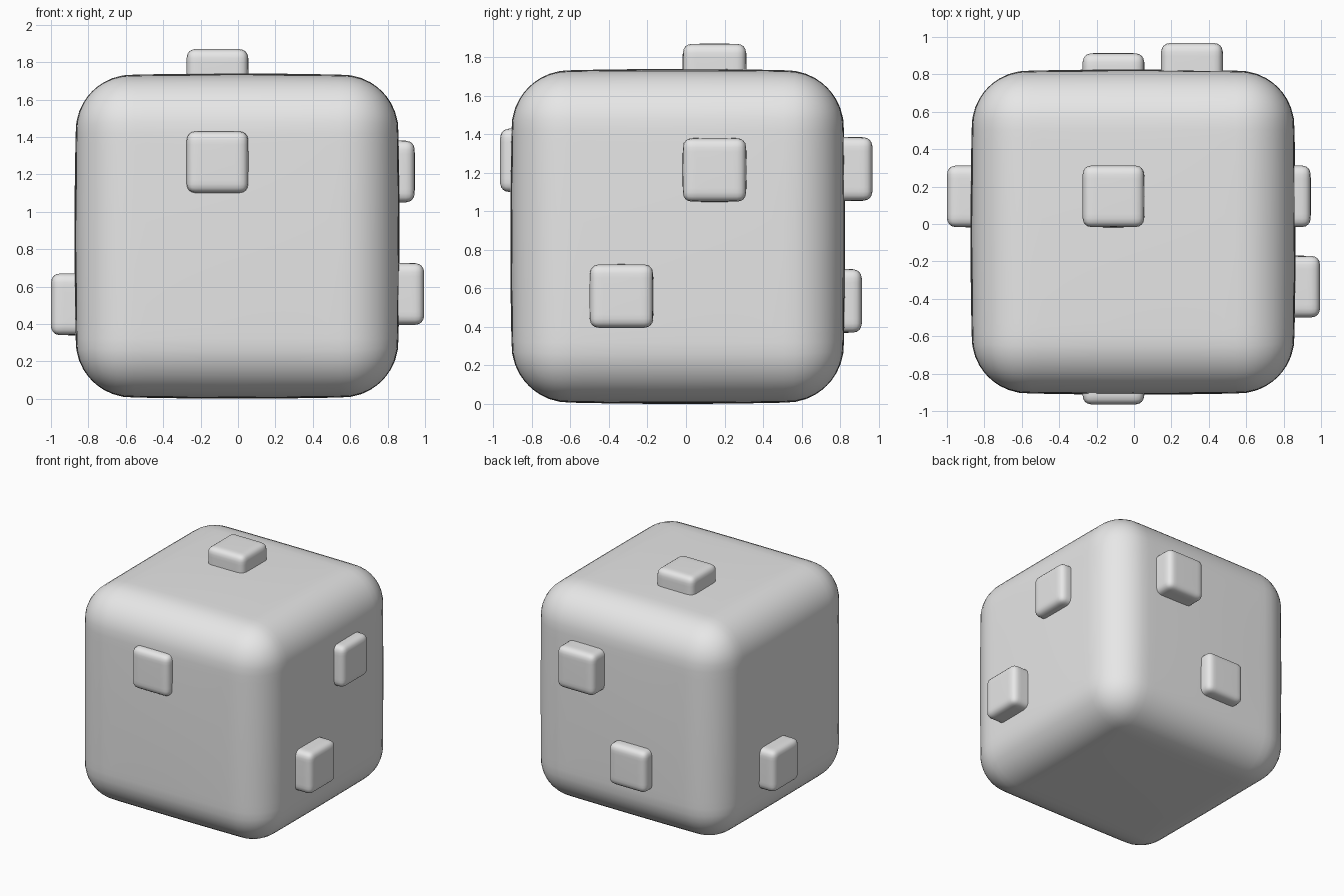
import bpy
import bmesh
from mathutils import Vector

old = bpy.data.objects.get("Cube")
if old:
    bpy.data.objects.remove(old, do_unlink=True)

grey = bpy.data.materials.new("plain grey")
grey.use_nodes = True
grey.diffuse_color = (0.8, 0.8, 0.8, 1)
grey.node_tree.nodes["Principled BSDF"].inputs["Base Color"].default_value = (0.8, 0.8, 0.8, 1)


def rounded_cube(name, centre, half, radius, bulge, cuts):
    """Cube with round edges and gently swollen faces."""
    bm = bmesh.new()
    bmesh.ops.create_cube(bm, size=2 * half)
    bmesh.ops.subdivide_edges(bm, edges=bm.edges[:], cuts=cuts, use_grid_fill=True)
    core = half - radius
    for v in bm.verts:
        inner = Vector([max(-core, min(core, c)) for c in v.co])
        p = inner + (v.co - inner).normalized() * radius
        fall = [1 - (c / half) ** 2 for c in p]
        v.co = [p[i] * (1 + bulge * fall[i - 1] * fall[i - 2]) for i in range(3)]
    for f in bm.faces:
        f.smooth = True
    mesh = bpy.data.meshes.new(name)
    bm.to_mesh(mesh)
    bm.free()
    mesh.materials.append(grey)
    obj = bpy.data.objects.new(name, mesh)
    obj.location = centre
    bpy.context.collection.objects.link(obj)
    return obj


# Large body
rounded_cube("body", (-0.005, -0.043, 0.87), 0.854, 0.28, 0.018, 27)

# Small blocks half sunk into the faces
blocks = {
    "front_block": (-0.11, -0.80, 1.265),
    "top_block": (-0.11, 0.148, 1.705),
    "right_block": (-0.835, 0.148, 0.505),
    "left_upper_block": (0.78, 0.148, 1.215),
    "left_lower_block": (0.83, -0.335, 0.56),
    "back_upper_block": (0.31, 0.803, 1.22),
    "back_lower_block": (-0.11, 0.748, 0.535),
}
for name, centre in blocks.items():
    rounded_cube(name, centre, 0.164, 0.045, 0.01, 13)
